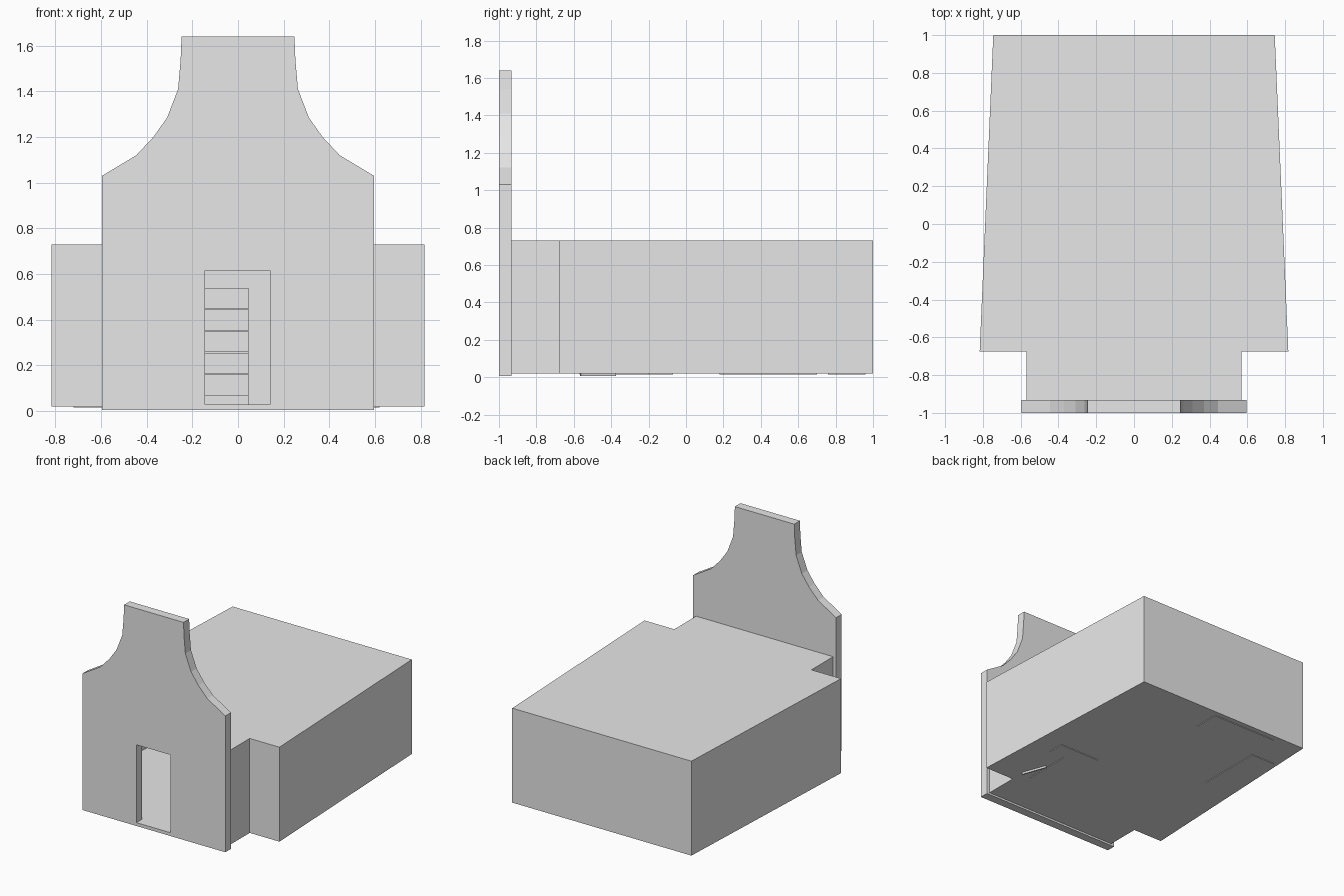
import bpy, bmesh, math
from mathutils import Matrix, Vector

if "Cube" in bpy.data.objects:
    bpy.data.objects.remove(bpy.data.objects["Cube"], do_unlink=True)

grey = bpy.data.materials.new("plain grey")
grey.use_nodes = True
grey.diffuse_color = (0.8, 0.8, 0.8, 1)
grey.node_tree.nodes["Principled BSDF"].inputs["Base Color"].default_value = grey.diffuse_color


def finish(bm, name):
    bmesh.ops.recalc_face_normals(bm, faces=bm.faces)
    mesh = bpy.data.meshes.new(name)
    bm.to_mesh(mesh)
    bm.free()
    mesh.materials.append(grey)
    obj = bpy.data.objects.new(name, mesh)
    bpy.context.collection.objects.link(obj)
    return obj


def add_box(bm, x, y, z):
    """Add a box given its (low, high) range on each axis."""
    centre = Vector([(a + b) / 2 for a, b in (x, y, z)])
    size = [b - a for a, b in (x, y, z)]
    bmesh.ops.create_cube(bm, size=1, matrix=Matrix.Translation(centre) @ Matrix.Diagonal((*size, 1)))


def box(name, x, y, z):
    bm = bmesh.new()
    add_box(bm, x, y, z)
    return finish(bm, name)


def prism(bm, points, offset):
    """Extrude a closed outline along a vector."""
    face = bm.faces.new([bm.verts.new(p) for p in points])
    grown = bmesh.ops.extrude_face_region(bm, geom=[face], use_keep_orig=True)
    verts = [v for v in grown["geom"] if isinstance(v, bmesh.types.BMVert)]
    bmesh.ops.translate(bm, vec=offset, verts=verts)


def mirrored(half):
    return half + [(-x, h) for x, h in reversed(half)]


def apply_modifier(obj, mod):
    bpy.context.view_layer.objects.active = obj
    bpy.ops.object.modifier_apply(modifier=mod.name)


# Tall front wall with curved shoulders
shoulder = [(0.595, 0.005), (0.595, 1.03), (0.445, 1.12), (0.37, 1.2),
            (0.31, 1.285), (0.262, 1.41), (0.251, 1.54), (0.247, 1.64)]
bm = bmesh.new()
prism(bm, [(x, -1, z) for x, z in mirrored(shoulder)], (0, 0.067, 0))
front_wall = finish(bm, "front_wall")

# Doorway cut through the front wall
cutter = box("doorway_cutter", (-0.145, 0.14), (-1.1, -0.85), (0.03, 0.615))
cutter.hide_render = True
cut = front_wall.modifiers.new("doorway", "BOOLEAN")
cut.operation = "DIFFERENCE"
cut.solver = "EXACT"
cut.object = cutter
apply_modifier(front_wall, cut)
bpy.data.objects.remove(cutter, do_unlink=True)

# Hollow tapered hall, open where it meets the front wall
plan = [(0.57, -0.933), (0.57, -0.675), (0.817, -0.675), (0.745, 1)]
bm = bmesh.new()
prism(bm, [(x, y, 0.02) for x, y in mirrored(plan)], (0, 0, 0.71))
bmesh.ops.recalc_face_normals(bm, faces=bm.faces)
open_end = [f for f in bm.faces if f.calc_center_median().y < -0.9]
bmesh.ops.delete(bm, geom=open_end, context="FACES_ONLY")
bm.normal_update()
hall = finish(bm, "hall")
# The shell grows inward from the outer faces
shell = hall.modifiers.new("shell", "SOLIDIFY")
shell.thickness = 0.01
shell.offset = -1
shell.use_even_offset = True
apply_modifier(hall, shell)

BASE = 0.015


# Shelf units: base, back panel and boards
def shelf_unit(name, x, y, back_x, back_y):
    bm = bmesh.new()
    add_box(bm, x, y, (BASE, 0.07))
    add_box(bm, back_x, back_y, (0.07, 0.54))
    for i in range(1, 5):
        z = 0.07 + 0.095 * i
        add_box(bm, x, y, (z - 0.007, z))
    finish(bm, name)


shelf_unit("back_shelf", (-0.5, 0.045), (0.76, 0.96), (-0.5, 0.045), (0.95, 0.96))
shelf_unit("side_shelf", (-0.72, -0.52), (0.18, 0.7), (-0.72, -0.71), (0.18, 0.7))

# Service counter and its short return
box("counter", (0.28, 0.49), (-0.57, -0.07), (BASE, 0.25))
box("counter_return", (0.49, 0.62), (-0.2, -0.07), (BASE, 0.25))

# Thin angled panel behind the counter
bm = bmesh.new()
add_box(bm, (-0.005, 0.005), (-0.1, 0.1), (0.005, 0.2))
panel = finish(bm, "counter_panel")
panel.location = (0.54, -0.47, 0)
panel.rotation_euler.z = math.radians(20)
